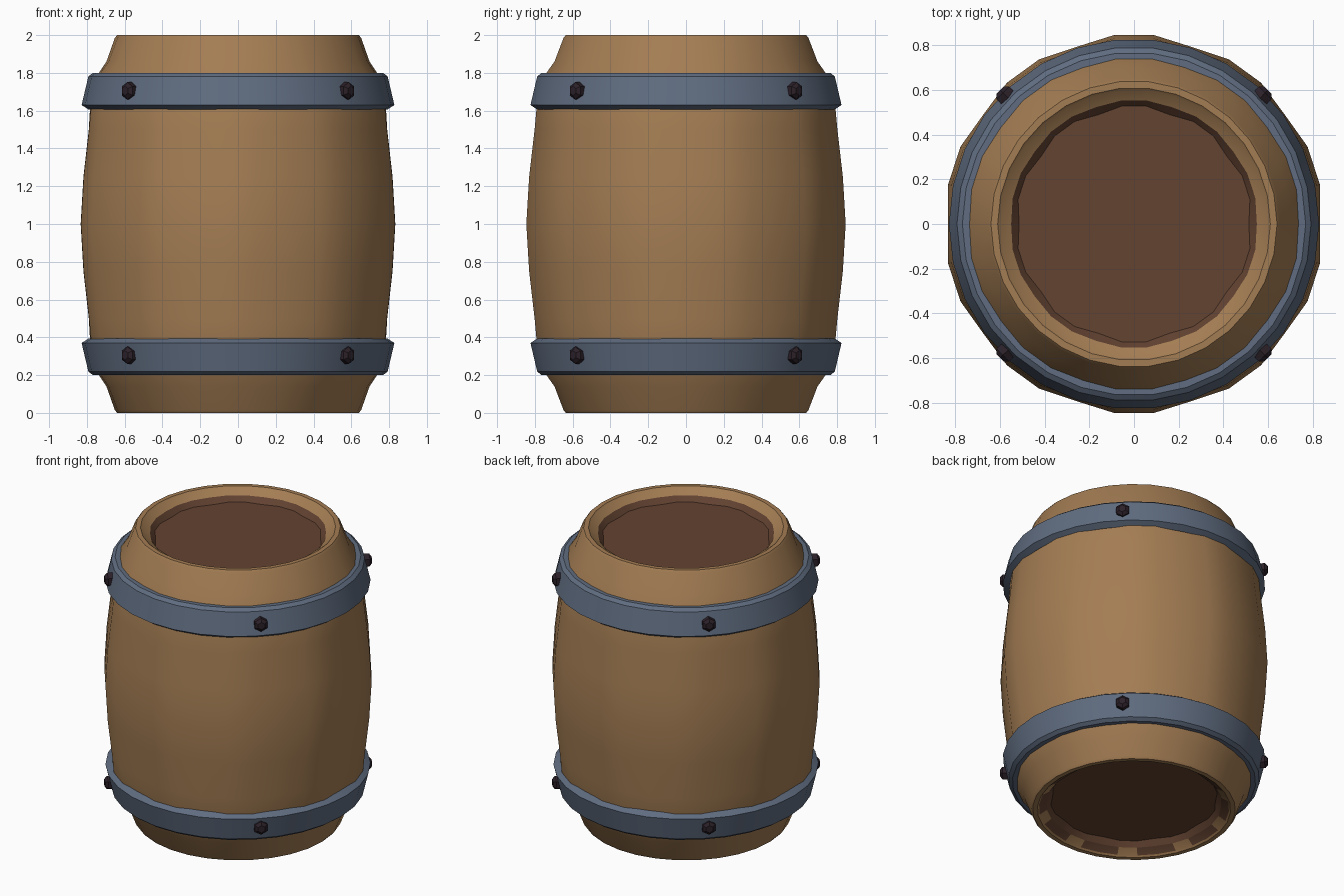
import bpy, bmesh, math
from mathutils import Matrix, Vector

cube = bpy.data.objects.get("Cube")
if cube:
    bpy.data.objects.remove(cube, do_unlink=True)

STAVES = 10
SIDES = STAVES * 3


def material(name, rgb):
    m = bpy.data.materials.new(name)
    m.use_nodes = True
    m.diffuse_color = (*rgb, 1)
    m.node_tree.nodes["Principled BSDF"].inputs["Base Color"].default_value = (*rgb, 1)
    return m


wood = material("oak_wood", (0.37, 0.205, 0.087))
dark_wood = material("dark_wood", (0.125, 0.056, 0.031))
steel = material("blue_steel", (0.115, 0.15, 0.215))
iron = material("dark_iron", (0.025, 0.015, 0.022))


def finish(bm, name, mats, smooth=True):
    bmesh.ops.recalc_face_normals(bm, faces=bm.faces)
    mesh = bpy.data.meshes.new(name)
    bm.to_mesh(mesh)
    bm.free()
    for m in mats:
        mesh.materials.append(m)
    obj = bpy.data.objects.new(name, mesh)
    bpy.context.collection.objects.link(obj)
    if smooth:
        bpy.ops.object.select_all(action='DESELECT')
        obj.select_set(True)
        bpy.context.view_layer.objects.active = obj
        bpy.ops.object.shade_smooth_by_angle(angle=math.radians(32))
    return obj


def lathe(bm, profile, closed=False):
    """Rings of (radius, height, groove); grooves mark the seams between staves."""
    rings = []
    for r, z, groove in profile:
        ring = []
        for i in range(SIDES):
            a = math.tau * i / SIDES
            rr = r * (1 - groove) if i % 3 == 0 else r
            ring.append(bm.verts.new((rr * math.cos(a), rr * math.sin(a), z)))
        rings.append(ring)
    pairs = list(zip(rings, rings[1:]))
    if closed:
        pairs.append((rings[-1], rings[0]))
    for a, b in pairs:
        for i in range(SIDES):
            j = (i + 1) % SIDES
            bm.faces.new((a[i], a[j], b[j], b[i]))
    return rings


# Staved body, with the lower half mirrored from the upper half
half = [(0.555, 1.96, 0.01), (0.60, 1.99, 0), (0.61, 2.0, 0), (0.64, 2.0, 0),
        (0.652, 1.985, 0), (0.70, 1.86, 0.005), (0.75, 1.79, 0.01),
        (0.795, 1.62, 0.015), (0.806, 1.5, 0.02), (0.835, 1.25, 0.02)]
body = bmesh.new()
lathe(body, half + [(0.85, 1.0, 0.02)] + [(r, 2 - z, g) for r, z, g in reversed(half)])
# Dark inside of the lower rim, leaving one light patch per stave
body.faces.ensure_lookup_table()
for f in body.faces:
    c = f.calc_center_median()
    if c.z < 0.03 and c.xy.length < 0.6:
        step = int((math.atan2(c.y, c.x) % math.tau) / math.tau * SIDES)
        f.material_index = 0 if step % 3 == 1 else 1
finish(body, "barrel_body", [wood, dark_wood])

# Recessed heads closing both ends
for name, flip in (("top_head", False), ("bottom_head", True)):
    bm = bmesh.new()
    rings = lathe(bm, [(r, 2 - z if flip else z, g) for r, z, g in
                       ((0.555, 1.96, 0.01), (0.53, 1.925, 0.03))])
    bm.faces.new(rings[-1])
    head = finish(bm, name, [dark_wood])
    # Make the visible side of the head face outward
    if (head.data.polygons[-1].normal.z > 0) == flip:
        head.data.flip_normals()

# Tapered hoops
hoop = [(0.73, 1.80, 0), (0.768, 1.80, 0), (0.792, 1.782, 0),
        (0.828, 1.63, 0), (0.79, 1.605, 0), (0.73, 1.605, 0)]
for name, flip in (("upper_hoop", False), ("lower_hoop", True)):
    bm = bmesh.new()
    lathe(bm, [(r, 2 - z if flip else z, g) for r, z, g in hoop], closed=True)
    finish(bm, name, [steel])

# Six-sided domed rivets, four on each hoop
for level, z in (("upper", 1.705), ("lower", 0.305)):
    for k in range(4):
        a = math.radians(45 + 90 * k)
        out = Vector((math.cos(a), math.sin(a), 0))
        turn = out.to_track_quat('Z', 'Y').to_matrix().to_4x4()
        bm = bmesh.new()
        for r1, r2, depth, dist in ((0.046, 0.046, 0.04, 0.81), (0.046, 0.025, 0.017, 0.8385)):
            bmesh.ops.create_cone(bm, cap_ends=True, segments=6, radius1=r1, radius2=r2, depth=depth,
                                  matrix=Matrix.Translation(out * dist + Vector((0, 0, z))) @ turn)
        finish(bm, f"{level}_rivet_{k + 1}", [iron], smooth=False)
